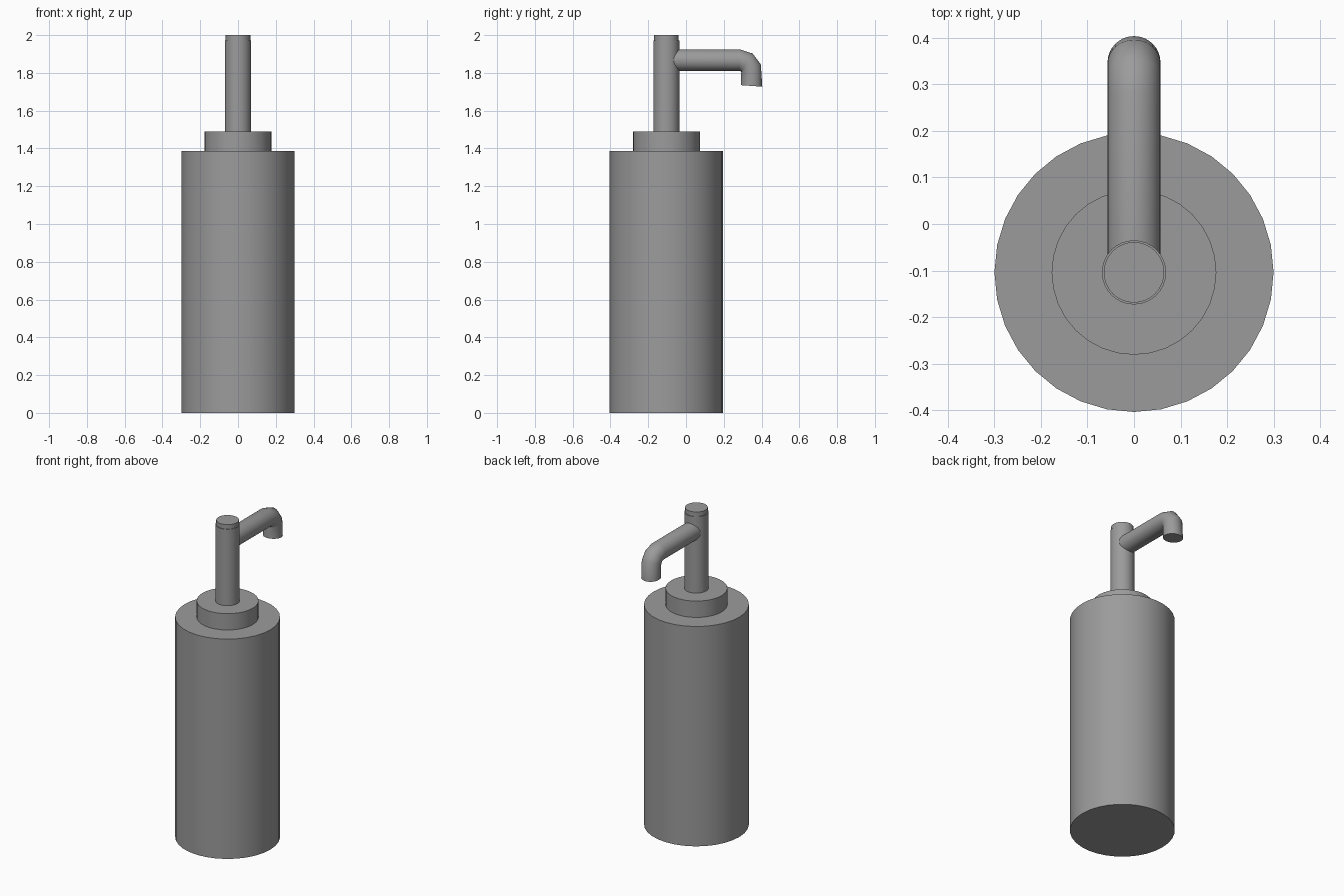
import bpy, bmesh
from math import radians
from mathutils import Matrix, Vector

cube = bpy.data.objects.get("Cube")
if cube:
    bpy.data.objects.remove(cube, do_unlink=True)

AXIS_Y = -0.104

grey = bpy.data.materials.new("plain grey")
grey.use_nodes = True
colour = (0.33, 0.33, 0.33, 1)
grey.diffuse_color = colour
grey.node_tree.nodes["Principled BSDF"].inputs["Base Color"].default_value = colour


def finish(obj):
    obj.data.materials.append(grey)
    bpy.ops.object.select_all(action="DESELECT")
    obj.select_set(True)
    bpy.context.view_layer.objects.active = obj
    bpy.ops.object.shade_smooth_by_angle(angle=radians(40))


def cylinder(name, radius, bottom, top):
    bpy.ops.mesh.primitive_cylinder_add(
        vertices=32, radius=radius, depth=top - bottom,
        location=(0, AXIS_Y, (bottom + top) / 2))
    obj = bpy.context.object
    obj.name = name
    finish(obj)


def tube(name, radius, stations):
    """Sweep a circle through (y, z, downward tilt in degrees) stations."""
    bm = bmesh.new()
    rings = []
    for y, z, tilt in stations:
        place = (Matrix.Translation(Vector((0, y, z)))
                 @ Matrix.Rotation(radians(-90 - tilt), 4, "X"))
        rings.append(bmesh.ops.create_circle(
            bm, segments=32, radius=radius, matrix=place)["verts"])
    for a, b in zip(rings, rings[1:]):
        for i in range(32):
            j = (i + 1) % 32
            bm.faces.new((a[i], a[j], b[j], b[i]))
    bm.faces.new(rings[0])
    bm.faces.new(rings[-1])
    bmesh.ops.recalc_face_normals(bm, faces=bm.faces)
    mesh = bpy.data.meshes.new(name)
    bm.to_mesh(mesh)
    bm.free()
    obj = bpy.data.objects.new(name, mesh)
    bpy.context.collection.objects.link(obj)
    finish(obj)


# Bottle, collar and pump stem
cylinder("bottle_body", 0.3, 0, 1.387)
cylinder("collar", 0.177, 1.387, 1.49)
cylinder("pump_stem", 0.069, 1.49, 1.972)
cylinder("stem_cap", 0.065, 1.972, 2.0)

# Spout running back from the stem and bending down
tube("spout", 0.057, [
    (AXIS_Y, 1.868, 0),
    (0.283, 1.868, 0),
    (0.323, 1.854, 32),
    (0.344, 1.822, 66),
    (0.347, 1.731, 94),
])
